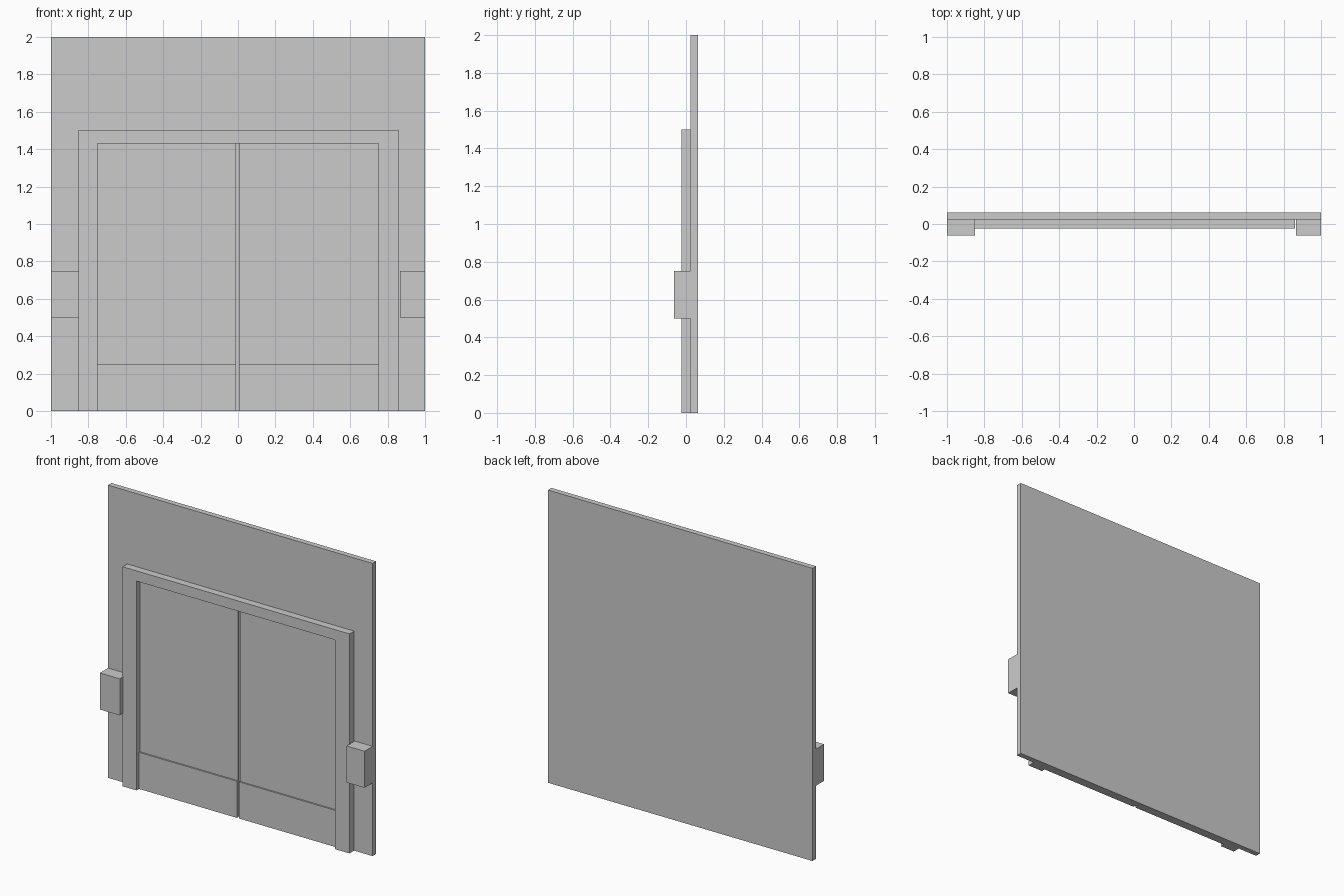
import bpy, bmesh

if "Cube" in bpy.data.objects:
    bpy.data.objects.remove(bpy.data.objects["Cube"])


def box(name, x0, x1, y0, y1, z0, z1):
    bm = bmesh.new()
    bmesh.ops.create_cube(bm, size=1)
    for v in bm.verts:
        v.co.x = x1 if v.co.x > 0 else x0
        v.co.y = y1 if v.co.y > 0 else y0
        v.co.z = z1 if v.co.z > 0 else z0
    return finish(name, bm)


def finish(name, bm):
    mesh = bpy.data.meshes.new(name)
    bmesh.ops.recalc_face_normals(bm, faces=bm.faces)
    bm.to_mesh(mesh)
    bm.free()
    ob = bpy.data.objects.new(name, mesh)
    bpy.context.collection.objects.link(ob)
    return ob


WALL_FRONT = 0.025

# Wall panel
box("wall_panel", -1, 1, WALL_FRONT, 0.0625, 0, 2)

# Door frame: an upside-down U profile pushed out from the wall
outline = [(-0.855, 0), (-0.855, 1.5), (0.86, 1.5), (0.86, 0),
           (0.75, 0), (0.75, 1.43), (-0.75, 1.43), (-0.75, 0)]
bm = bmesh.new()
face = bm.faces.new([bm.verts.new((x, WALL_FRONT, z)) for x, z in outline])
res = bmesh.ops.extrude_face_region(bm, geom=[face])
for v in res["geom"]:
    if isinstance(v, bmesh.types.BMVert):
        v.co.y = -0.025
finish("door_frame", bm)

# Two door leaves with thicker kick plates and a narrow gap between them
for side, x0, x1 in (("left", -0.75, -0.01), ("right", 0.005, 0.75)):
    box(side + "_door_leaf", x0, x1, 0.0125, WALL_FRONT, 0.25, 1.43)
    box(side + "_kick_plate", x0, x1, 0.002, WALL_FRONT, 0, 0.25)

# Control boxes beside the frame
for side, x0, x1 in (("left", -1, -0.85), ("right", 0.865, 1)):
    box(side + "_control_box", x0, x1, -0.0625, WALL_FRONT, 0.5, 0.75)
